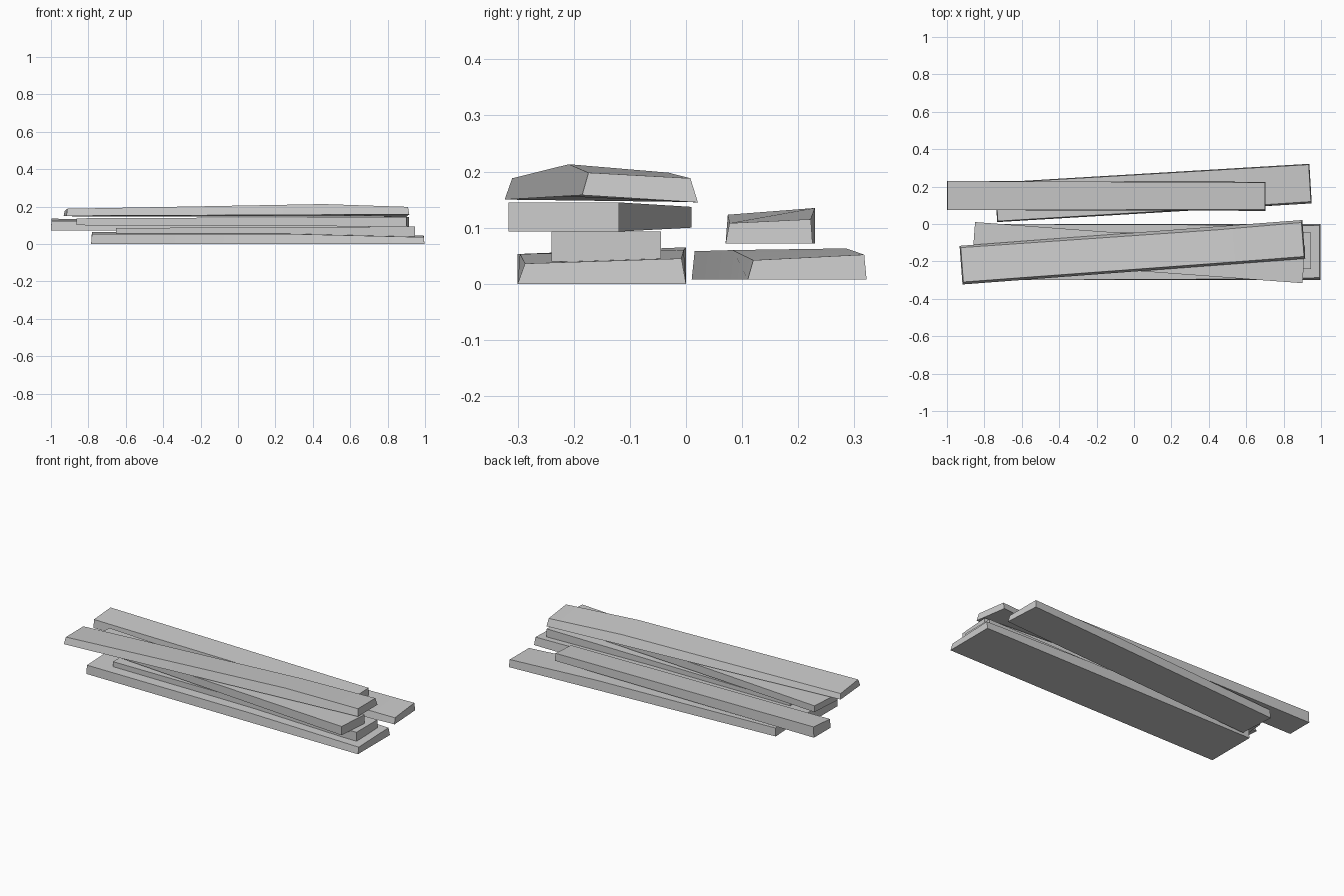
import bpy, bmesh
from mathutils import Vector


def plank(name, start, end, width, stations, end_slant=0.0):
    """Loft a board along start->end.
    station: (t, bottom z front/back, top z front/back, top inset front/back)"""
    a, b = Vector((*start, 0)), Vector((*end, 0))
    along = (b - a).normalized()
    side = Vector((-along.y, along.x, 0)) * width / 2
    bm = bmesh.new()
    rings = []
    for t, bf, bb, tf, tb, inf, inb in stations:
        c = a.lerp(b, t)
        n = side.normalized()
        pull = along * end_slant * (1 if t == 0 else -1 if t == 1 else 0)
        pts = [c - side + Vector((0, 0, bf)),
               c + side + Vector((0, 0, bb)),
               c + side - n * inb + pull + Vector((0, 0, tb)),
               c - side + n * inf + pull + Vector((0, 0, tf))]
        rings.append([bm.verts.new(p) for p in pts])
    for r, s in zip(rings, rings[1:]):
        for i in range(4):
            j = (i + 1) % 4
            bm.faces.new((r[i], r[j], s[j], s[i]))
    bm.faces.new(rings[0])
    bm.faces.new(rings[-1])
    bmesh.ops.recalc_face_normals(bm, faces=bm.faces)
    me = bpy.data.meshes.new(name)
    bm.to_mesh(me)
    bm.free()
    ob = bpy.data.objects.new(name, me)
    bpy.context.collection.objects.link(ob)
    bpy.context.view_layer.objects.active = ob
    ob.select_set(True)
    bpy.ops.object.shade_smooth_by_angle()
    ob.select_set(False)


# Front stack, bottom to top
plank("front_bottom_plank", (-0.785, -0.15), (0.997, -0.15), 0.30, [
    (0.0, 0, 0, 0.053, 0.065, 0, 0),
    (0.6, 0, 0, 0.053, 0.060, 0.004, 0.004),
    (1.0, 0, 0, 0.036, 0.045, 0.013, 0.008)], 0.004)

plank("front_second_plank", (-0.652, -0.142), (0.945, -0.142), 0.195, [
    (0.0, 0.048, 0.048, 0.085, 0.085, 0, 0),
    (1.0, 0.040, 0.040, 0.093, 0.093, 0, 0)])

plank("front_third_plank", (-0.857, -0.088), (0.908, -0.218), 0.197, [
    (0.0, 0.100, 0.100, 0.137, 0.137, 0, 0),
    (1.0, 0.093, 0.093, 0.145, 0.145, 0, 0)])

plank("front_top_plank", (-0.925, -0.220), (0.908, -0.082), 0.207, [
    (0.0, 0.150, 0.148, 0.188, 0.178, 0.013, 0.010),
    (0.75, 0.156, 0.146, 0.213, 0.198, 0.011, 0.018),
    (1.0, 0.158, 0.145, 0.198, 0.188, 0.012, 0.013)], 0.006)

# Rear stack
plank("rear_bottom_plank", (-0.738, 0.116), (0.944, 0.216), 0.212, [
    (0.0, 0.008, 0.008, 0.058, 0.056, 0.005, 0.003),
    (0.67, 0.008, 0.008, 0.060, 0.063, 0.006, 0.004),
    (1.0, 0.008, 0.008, 0.042, 0.052, 0.010, 0.004)], 0.004)

plank("rear_top_plank", (-1.0, 0.152), (0.703, 0.148), 0.155, [
    (0.0, 0.072, 0.072, 0.123, 0.135, 0, 0),
    (1.0, 0.072, 0.072, 0.108, 0.115, 0.007, 0.003)], 0.003)
